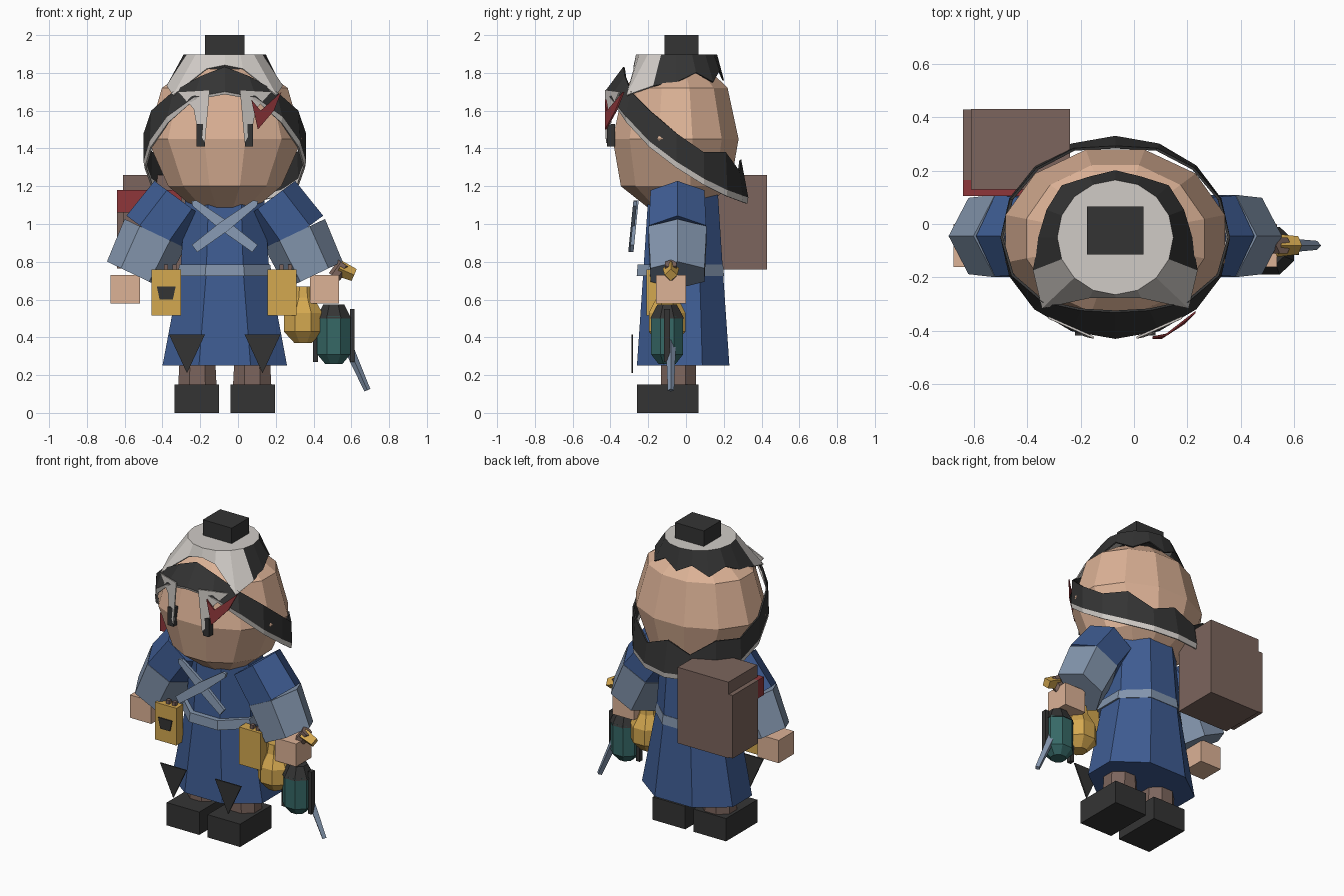
import bpy, bmesh, math
from mathutils import Vector

if "Cube" in bpy.data.objects:
    bpy.data.objects.remove(bpy.data.objects["Cube"])

CX, CY = -0.07, -0.05          # axis of the figure


def colour(name, r, g, b):
    m = bpy.data.materials.new(name)
    m.diffuse_color = [(c / 255 / 12.92 if c < 10 else ((c / 255 + 0.055) / 1.055) ** 2.4)
                       for c in (r, g, b)] + [1]
    m.use_nodes = True
    m.node_tree.nodes["Principled BSDF"].inputs["Base Color"].default_value = m.diffuse_color
    return m


SKIN = colour("skin", 220, 178, 150)
DARK = colour("charcoal", 52, 52, 52)
BLUE = colour("coat blue", 62, 92, 146)
PALE = colour("pale blue", 132, 150, 174)
WHITE = colour("off white", 208, 203, 198)
GOLD = colour("gold", 212, 168, 80)
TEAL = colour("teal", 54, 104, 102)
BROWN = colour("brown", 124, 101, 93)
RED = colour("dark red", 142, 54, 58)


def make(name, verts, faces, mats, rule=None, thick=0):
    bm = bmesh.new()
    vs = [bm.verts.new(v) for v in verts]
    for i, f in enumerate(faces):
        face = bm.faces.new([vs[k] for k in f])
        face.material_index = rule(i) if rule else 0
    bmesh.ops.recalc_face_normals(bm, faces=bm.faces)
    me = bpy.data.meshes.new(name)
    bm.to_mesh(me)
    bm.free()
    for m in mats:
        me.materials.append(m)
    ob = bpy.data.objects.new(name, me)
    bpy.context.collection.objects.link(ob)
    if thick:
        s = ob.modifiers.new("thickness", 'SOLIDIFY')
        s.thickness, s.offset = thick, 0
    return ob


def loft(name, rings, mats, caps=True, rule=None, thick=0):
    n = len(rings[0])
    faces = [(r * n + i, r * n + (i + 1) % n, (r + 1) * n + (i + 1) % n, (r + 1) * n + i)
             for r in range(len(rings) - 1) for i in range(n)]
    if caps:
        faces += [tuple(range(n)), tuple(range((len(rings) - 1) * n, len(rings) * n))]
    return make(name, [v for r in rings for v in r], faces, mats, rule, thick)


def lathe(name, cx, cy, profile, n, mat, turn=0.5):
    """Rings of (rx, ry, z) around a vertical axis."""
    ang = [2 * math.pi * (i + turn) / n for i in range(n)]
    return loft(name, [[(cx + rx * math.cos(a), cy + ry * math.sin(a), z) for a in ang]
                       for rx, ry, z in profile], [mat])


def limb(name, p0, p1, r0, r1, n, mat):
    """Prism along an axis lying in the xz plane."""
    p0, p1 = Vector(p0), Vector(p1)
    u = (p1 - p0).normalized().cross(Vector((0, 1, 0)))
    ang = [2 * math.pi * i / n for i in range(n)]
    return loft(name, [[p + r * (math.cos(a) * u + math.sin(a) * Vector((0, 1, 0))) for a in ang]
                       for p, r in ((p0, r0), (p1, r1))], [mat])


def box(name, x0, x1, y0, y1, z0, z1, mat):
    return loft(name, [[(x0, y0, z), (x1, y0, z), (x1, y1, z), (x0, y1, z)]
                       for z in (z0, z1)], [mat])


def plate(name, pts, mat, t=0.009):
    """Thin slab from 3D outline points, thickened along y."""
    return loft(name, [[(x, y - t / 2, z) for x, y, z in pts],
                       [(x, y + t / 2, z) for x, y, z in pts]], [mat])


def lerp(table, k):
    return table[k if k <= 8 else 16 - k]


# Head
lathe("head", CX, CY - 0.005, [(.15, .13, 1.07), (.31, .30, 1.2), (.425, .345, 1.45),
                               (.345, .285, 1.72), (.2, .18, 1.82)], 12, SKIN)


def around(k, rx, ry, z):      # k = 0 faces front, 16 steps
    a = 2 * math.pi * k / 16
    return (CX + rx * math.sin(a), CY - ry * math.cos(a), z)


# Cap: white crown and front, dark jagged back
cap_r = [.23, .25, .385, .33, .285, .275, .28, .25, .255]
cap_z = [1.84, 1.82, 1.68, 1.73, 1.75, 1.80, 1.75, 1.81, 1.76]
crown = [around(k, .215, .212, 1.895) for k in range(16)]
skirt = [around(k, lerp(cap_r, k), lerp(cap_r, k) * .97, lerp(cap_z, k)) for k in range(16)]
make("cap", crown + skirt,
     [tuple(range(16))] + [(k, (k + 1) % 16, 16 + (k + 1) % 16, 16 + k) for k in range(16)],
     [WHITE, DARK], lambda i: 1 if 4 <= i <= 13 else 0, .008)
box("top_knot", -.175, .035, -.115, .065, 1.885, 2.0, DARK)

# Tilted head scarf: jagged dark band with a white lower trim
top_z = [1.83, 1.78, 1.70, 1.60, 1.48, 1.38, 1.38, 1.28, 1.34]
top_s = [.74, .78, .9, .98, 1.0, .99, .97, .95, .90]
low_z = [1.70, 1.67, 1.57, 1.44, 1.33, 1.24, 1.18, 1.15, 1.14]
rows = [[around(k, .425 * lerp(top_s, k), .375 * lerp(top_s, k), lerp(top_z, k)) for k in range(16)],
        [around(k, .425, .375, lerp(low_z, k)) for k in range(16)],
        [around(k, .42, .37, lerp(low_z, k) - (.012 if k in (0, 1, 15) else .032)) for k in range(16)]]
loft("head_scarf", rows, [DARK, WHITE], False, lambda i: int(i >= 16), .01)

# Eyes, brow locks and red ribbon
for s, side in ((-1, "left"), (1, "right")):
    ex = CX + s * .128
    box("eye_" + side, ex - .022, ex + .022, -.418, -.375, 1.41, 1.53, DARK)
    plate("brow_lock_" + side, [(CX + s * .25, -.35, 1.70), (CX + s * .08, -.425, 1.71),
                                (CX + s * .105, -.42, 1.43), (CX + s * .145, -.405, 1.50),
                                (CX + s * .165, -.39, 1.61)], WHITE)
plate("red_ribbon", [(.07, -.425, 1.66), (.12, -.415, 1.60), (.23, -.33, 1.70),
                     (.19, -.37, 1.60), (.105, -.425, 1.50)], RED)

# Coat, belt and crossed chest bands
lathe("coat", CX, -.015, [(.357, .265, .25), (.255, .228, .75), (.225, .20, 1.15),
                          (.18, .17, 1.2)], 8, BLUE)
lathe("belt", CX, -.03, [(.272, .25, .725), (.26, .245, .785)], 8, PALE)
for s in (-1, 1):
    a, b = Vector((CX - s * .16, .87)), Vector((CX + s * .16, 1.11))
    d = (b - a).normalized()
    n = Vector((-d.y, d.x)) * .03
    outline = [a + n * .8, a - n * .8, (a + b) / 2 - n, b - n * .6, b + d * .02, b + n * .6, (a + b) / 2 + n]
    plate("chest_band", [(p.x, -.29 + .1 * (p.y - .87) - s * .004, p.y) for p in outline], PALE, .02)

# Limbs and hem points, mirrored about the body axis
for s, side in ((-1, "left"), (1, "right")):
    X = lambda d: CX + s * d
    limb("sleeve_" + side, (X(.24), -.045, 1.13), (X(.38), -.045, .94), .165, .175, 6, BLUE)
    limb("cuff_" + side, (X(.37), -.045, .95), (X(.475), -.045, .73), .178, .165, 6, PALE)
    hx = sorted((X(.45), X(.605)))
    box("hand_" + side, *hx, -.16, 0, .58, .73, SKIN)
    lathe("leg_" + side, X(.145), -.04, [(.11, .1, .14), (.1, .1, .32)], 8, BROWN)
    bx = sorted((X(.03), X(.267)))
    box("boot_" + side, *bx, -.26, .065, 0, .15, DARK)
    plate("hem_point_" + side, [(X(.105), -.285, .415), (X(.295), -.285, .415), (X(.2), -.285, .21)], DARK)

# Hanging belt pouches
for x0, side in ((-.457, "left"), (.155, "right")):
    box("pouch_" + side, x0, x0 + .155, -.21, -.14, .515, .76, GOLD)
    for dx in (.065, .11):
        box("pouch_tie_" + side, x0 + dx, x0 + dx + .022, -.19, -.165, .75, .785, BROWN)
plate("pouch_patch", [(-.43, -.213, .67), (-.33, -.213, .67), (-.345, -.213, .60), (-.415, -.213, .60)],
      DARK, .008)

# Gourd bottle
lathe("gourd", .345, -.1, [(.05, .05, .37), (.11, .105, .43), (.11, .105, .53),
                           (.06, .06, .61), (.05, .05, .67)], 8, GOLD)

# Lantern with dark cap and side posts
lathe("lantern_glass", .507, -.1, [(.05, .05, .26), (.095, .092, .31), (.095, .092, .51)], 8, TEAL)
lathe("lantern_cap", .507, -.1, [(.1, .097, .50), (.06, .055, .575)], 8, DARK)
for x in (.41, .605):
    box("lantern_post", x - .013, x + .013, -.116, -.084, .27, .55, DARK)

# Short sword: blade, guard and grip end
limb("sword_blade", (.49, -.08, .56), (.685, -.08, .12), .034, .017, 4, PALE)
limb("sword_guard", (.535, -.08, .765), (.615, -.08, .73), .043, .034, 4, GOLD)
limb("sword_grip", (.51, -.08, .72), (.56, -.08, .79), .035, .035, 6, BROWN)

# Back pack with side pocket and red roll
box("pack", -.61, -.24, .13, .43, .76, 1.26, BROWN)
box("pack_pocket", -.64, -.6, .165, .428, .765, 1.18, BROWN)
box("red_roll", -.64, -.30, .105, .165, 1.06, 1.18, RED)
